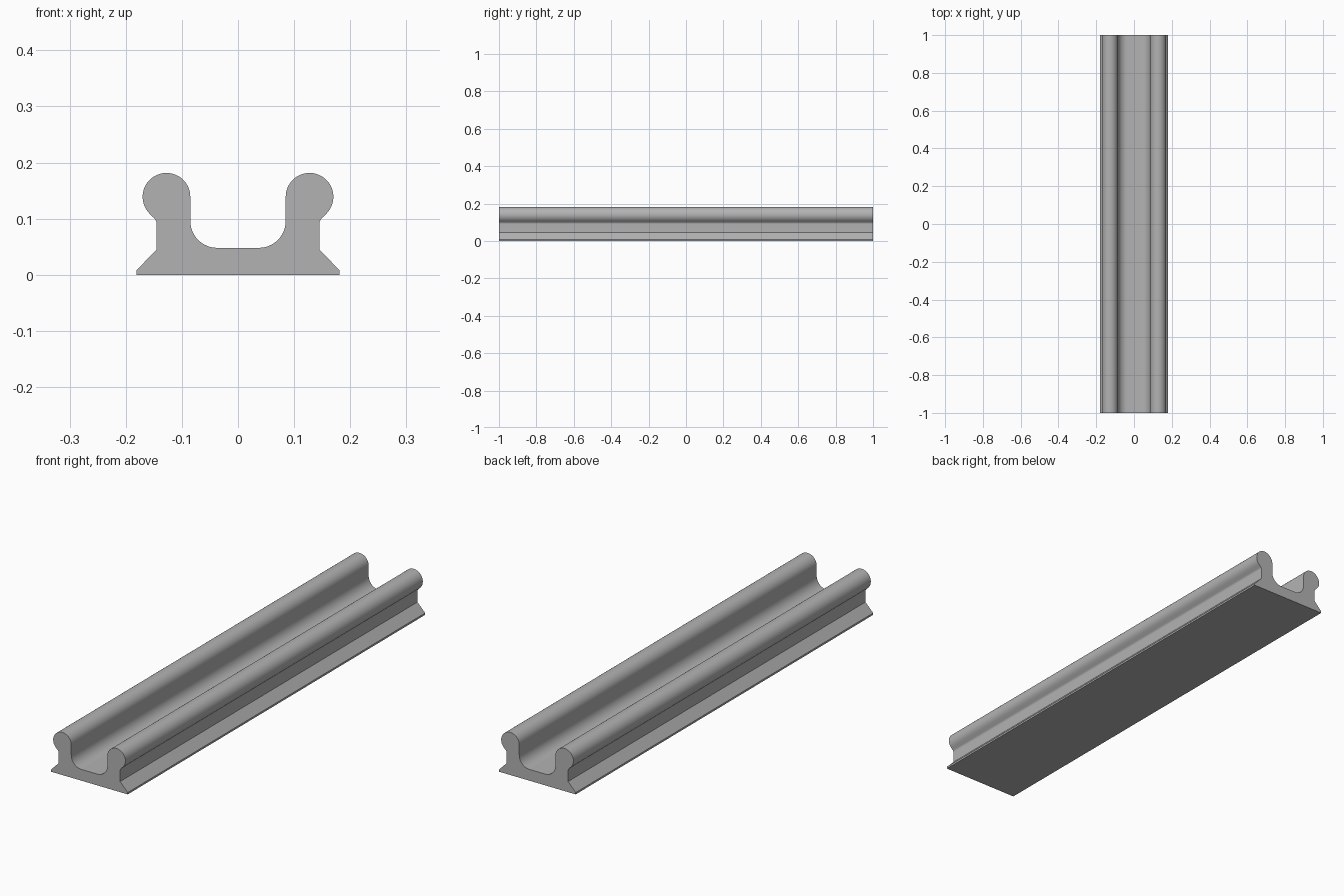
import bpy
import bmesh
from math import cos, sin, radians
from mathutils import Vector

cube = bpy.data.objects.get("Cube")
if cube:
    bpy.data.objects.remove(cube, do_unlink=True)

LENGTH = 2.0


def arc(cx, cz, r, start, end, steps):
    """Points on a circular arc, angles in degrees."""
    angles = [radians(start + (end - start) * i / steps) for i in range(steps + 1)]
    return [(cx + r * cos(a), cz + r * sin(a)) for a in angles]


# Half of the cross-section, from the channel floor out to the foot
half = arc(0.037, 0.096, 0.048, -90, 0, 16)            # channel fillet
half += arc(0.1275, 0.139, 0.0425, 180, -45, 36)       # round bead
half += arc(0.160, 0.0903, 0.015, 135, 180, 8)         # neck fillet
half += [(0.145, 0.045), (0.181, 0.008), (0.181, 0)]   # web and flared foot
profile = half + [(-x, z) for x, z in reversed(half)]

# Extrude the closed section along the rail
bm = bmesh.new()
verts = [bm.verts.new((x, -LENGTH / 2, z)) for x, z in profile]
cap = bm.faces.new(verts)
result = bmesh.ops.extrude_face_region(bm, geom=[cap], use_keep_orig=True)
moved = [g for g in result["geom"] if isinstance(g, bmesh.types.BMVert)]
bmesh.ops.translate(bm, verts=moved, vec=Vector((0, LENGTH, 0)))
bmesh.ops.recalc_face_normals(bm, faces=bm.faces)

mesh = bpy.data.meshes.new("twin_bead_rail")
bm.to_mesh(mesh)
bm.free()
rail = bpy.data.objects.new("twin_bead_rail", mesh)
bpy.context.collection.objects.link(rail)

# Plain grey metal
grey = bpy.data.materials.new("grey_metal")
grey.use_nodes = True
colour = (0.45, 0.45, 0.45, 1)
grey.diffuse_color = colour
grey.node_tree.nodes["Principled BSDF"].inputs["Base Color"].default_value = colour
mesh.materials.append(grey)

# Smooth curves, crisp edges
bpy.ops.object.select_all(action="DESELECT")
rail.select_set(True)
bpy.context.view_layer.objects.active = rail
bpy.ops.object.shade_smooth_by_angle(angle=radians(30))
